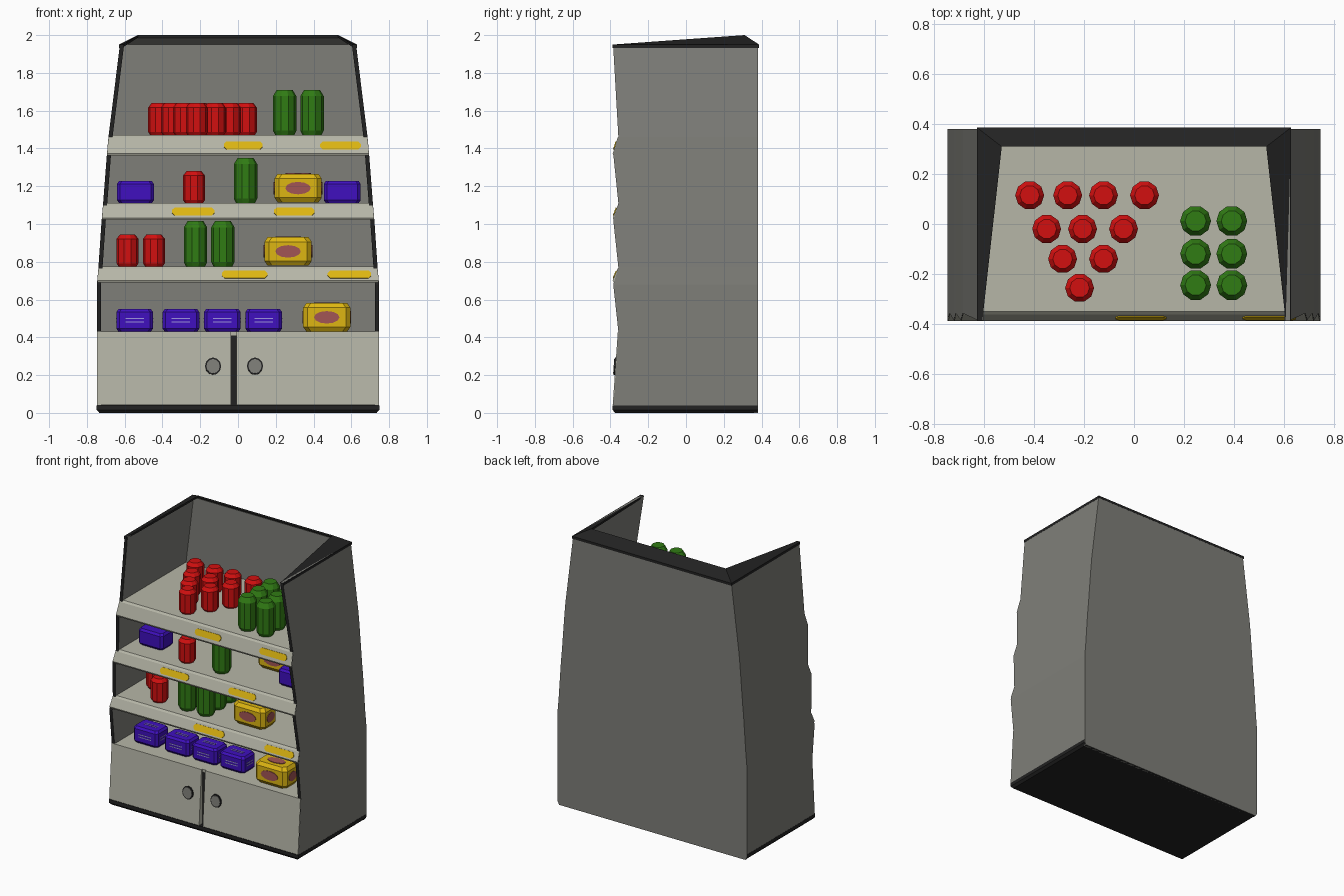
import bpy, bmesh, math
from mathutils import Euler, Vector

if "Cube" in bpy.data.objects:
    bpy.data.objects.remove(bpy.data.objects["Cube"])


def mat(name, r, g, b):
    m = bpy.data.materials.new(name)
    m.diffuse_color = (r, g, b, 1)
    m.use_nodes = True
    m.node_tree.nodes["Principled BSDF"].inputs["Base Color"].default_value = m.diffuse_color
    return m


GREY = mat("body grey", .21, .21, .19)
BEIGE = mat("shelf beige", .47, .47, .39)
BLACK = mat("trim black", .016, .016, .016)
RED = mat("can red", .65, .005, .005)
GREEN = mat("bottle green", .03, .2, .007)
BLUE = mat("box blue", .05, .005, .52)
YELLOW = mat("label yellow", .73, .47, .006)
PINK = mat("oval pink", .36, .09, .09)
LILAC = mat("dash lilac", .35, .3, .75)

# half-width of the cabinet by height
STATIONS = [(0, .735), (.02, .747), (.68, .747), (.77, .739), (1.02, .722),
            (1.11, .714), (1.37, .694), (1.46, .686), (1.95, .625)]
# front edge of the side walls by height
FRONT = [(.03, -.385), (.43, -.358), (.68, -.385), (.77, -.358), (1.02, -.385),
         (1.11, -.358), (1.37, -.385), (1.46, -.358), (1.95, -.386)]


def lerp(table, z):
    for (z0, v0), (z1, v1) in zip(table, table[1:]):
        if z <= z1:
            return v0 + (v1 - v0) * (z - z0) / (z1 - z0)
    return table[-1][1]


def hw(z):
    return lerp(STATIONS, z)


def make(name, verts, faces, mats, rule=None):
    bm = bmesh.new()
    vs = [bm.verts.new(v) for v in verts]
    for f in faces:
        bm.faces.new([vs[i] for i in f])
    bmesh.ops.recalc_face_normals(bm, faces=bm.faces)
    bm.normal_update()
    if rule:
        for f in bm.faces:
            f.material_index = rule(f)
    me = bpy.data.meshes.new(name)
    bm.to_mesh(me)
    bm.free()
    for m in mats:
        me.materials.append(m)
    ob = bpy.data.objects.new(name, me)
    bpy.context.collection.objects.link(ob)
    return ob


def loft(name, rings, mats, rule=None):
    """Join equal rings of points and cap both ends."""
    n = len(rings[0])
    verts = [p for r in rings for p in r]
    faces = [list(range(n)), list(range((len(rings) - 1) * n, len(rings) * n))]
    for k in range(len(rings) - 1):
        for i in range(n):
            j = (i + 1) % n
            faces.append([k * n + i, k * n + j, (k + 1) * n + j, (k + 1) * n + i])
    return make(name, verts, faces, mats, rule)


def plate(name, pts, loc, rot, m, t=.006):
    """Thin flat plate whose local z points out of the surface."""
    e = Euler([math.radians(a) for a in rot]).to_matrix()
    rings = [[e @ Vector((x, y, z)) + Vector(loc) for x, y in pts] for z in (-.002, t - .002)]
    return loft(name, rings, [m])


def oval(a, b, n=12):
    return [(a * math.cos(2 * math.pi * i / n), b * math.sin(2 * math.pi * i / n)) for i in range(n)]


def rounded(a, b, c):
    return [(-a + c, -b), (a - c, -b), (a, -b + c), (a, b - c),
            (a - c, b), (-a + c, b), (-a, b - c), (-a, -b + c)]


# side walls with black front edges
for s, side in ((-1, "left"), (1, "right")):
    rings = []
    for z, f in FRONT:
        w = hw(z)
        rings.append([(s * w, f, z), (s * w, .38, z), (s * (w - .022), .38, z), (s * (w - .022), f, z)])
    loft(side + "_wall", rings, [GREY, BLACK], lambda f: 1 if f.normal.y < -.8 else 0)

# back panel, chamfered at the floor
loft("back_panel", [[(-w, .36, z), (w, .36, z), (w, .381, z), (-w, .381, z)] for z, w in STATIONS], [GREY])

# black base
loft("base", [[(-w, y, z), (w, y, z), (w, .378, z), (-w, .378, z)]
              for z, w, y in ((0, .733, -.375), (.015, .748, -.388), (.04, .748, -.388))], [BLACK])

# sloping top trim: a U-shaped plate, rising and widening towards the back
outer = [(-.63, -.389), (-.63, .387), (.63, .387), (.63, -.389)]
inner = [(-.608, -.389, 1.95), (-.53, .31, 2.0), (.53, .31, 2.0), (.608, -.389, 1.95)]
loft("top_trim", [[(x, y, 1.95), (a, b, c), (a, b, c - .014), (x, y, 1.932)]
                  for (x, y), (a, b, c) in zip(outer, inner)],
     [BLACK, GREY], lambda f: 1 if f.normal.z < -.3 else 0)


def slab(name, prof, m, x0=None, x1=None):
    """Profile in y,z spanning the cabinet, or from x0 to x1."""
    lo = [(x0 if x0 is not None else -hw(z) + .001, y, z) for y, z in prof]
    hi = [(x1 if x1 is not None else hw(z) - .001, y, z) for y, z in prof]
    return loft(name, [lo, hi], [m])


# lower cabinet: core, deck, doors
slab("cabinet_core", [(-.352, .03), (.365, .03), (.365, .41), (-.352, .41)], BLACK, -.73, .73)
slab("cabinet_deck", [(-.35, .4), (.365, .4), (.365, .43), (-.35, .43)], BEIGE, -.73, .73)
door = [(-.388, .042), (-.345, .042), (-.345, .431), (-.361, .431)]
slab("left_door", door, BEIGE, None, -.036)
slab("right_door", door, BEIGE, -.007, None)
for x in (-.132, .09):
    plate("knob_rim", oval(.043, .046), (x, -.374, .247), (86, 0, 0), BLACK, .008)
    plate("knob", oval(.035, .038), (x, -.376, .247), (86, 0, 0), GREY, .009)

# shelves with leaning lips and yellow price labels
for zt, zb, labels in ((1.47, 1.36, ((-.075, .13), (.435, .65))),
                       (1.11, 1.02, ((-.35, -.125), (.19, .405))),
                       (.775, .69, ((-.085, .155), (.475, .705)))):
    slab("shelf", [(-.35, zt), (-.362, zt - .012), (-.388, zb + .012), (-.382, zb),
                   (.365, zb), (.365, zt)], BEIGE)
    tilt = math.degrees(math.atan2(.026, zt - zb - .024))
    for a, b in labels:
        plate("price_label", rounded((b - a) / 2, .022, .014),
              ((a + b) / 2, -.376, (zt + zb) / 2), (90 - tilt, 0, 0), YELLOW)


def can(name, x, y, z, r, h, m, n=10):
    prof = [(.8, 0), (1, .1), (1, .86), (.68, 1)]
    loft(name, [[(x + px, y + py, z + h * k) for px, py in oval(r * q, r * q, n)] for q, k in prof], [m])


def red_can(x, y, z):
    can("red_can", x, y, z, .058, .17, RED)


def green_bottle(x, y, z):
    can("green_bottle", x, y, z, .062, .24, GREEN)


def box(name, x, y, z, w, d, h, m, c):
    a, b = w / 2, d / 2
    rings = [[(x + px, y + py, z + k) for px, py in rounded(a - i, b - i, c)]
             for k, i in ((0, c * .7), (c, 0), (h - c, 0), (h, c * .7))]
    loft(name, rings, [m])


def sides(x, y, z, w, d, h):
    """Centre, rotation, width and height of the five visible box sides."""
    return [((x, y - d / 2, z + h / 2), (90, 0, 0), w, h), ((x, y + d / 2, z + h / 2), (90, 0, 180), w, h),
            ((x + w / 2, y, z + h / 2), (90, 0, 90), d, h), ((x - w / 2, y, z + h / 2), (90, 0, -90), d, h),
            ((x, y, z + h), (0, 0, 0), w, d)]


def yellow_box(x, y, z):
    dims = (x, y, z, .25, .16, .15)
    box("yellow_box", *dims, YELLOW, .024)
    for loc, rot, w, h in sides(*dims):
        plate("oval_mark", oval(w * .27, h * .22), loc, rot, PINK)


def blue_box(x, y, z, dashes):
    dims = (x, y, z, .195, .14, .118)
    box("blue_box", *dims, BLUE, .016)
    if dashes:
        for loc, rot, w, h in sides(*dims):
            e = Euler([math.radians(a) for a in rot]).to_matrix()
            for k in (-.009, .009):
                plate("dash", [(-w * .25, -.003), (w * .25, -.003), (w * .25, .003), (-w * .25, .003)],
                      Vector(loc) + e @ Vector((0, k, 0)), rot, LILAC, .004)


# top shelf goods
for y, xs in ((.115, (-.418, -.266, -.122, .042)), (-.02, (-.35, -.206, -.042)),
              (-.14, (-.286, -.122)), (-.256, (-.218,))):
    for x in xs:
        red_can(x, y, 1.47)
for y in (.012, -.12, -.245):
    for x in (.247, .392):
        green_bottle(x, y, 1.47)
    for x in (-.225, -.08):
        green_bottle(x, y, .775)

# second shelf goods
blue_box(-.543, -.15, 1.11, False)
blue_box(.552, -.135, 1.11, False)
red_can(-.233, -.24, 1.11)
green_bottle(.04, -.24, 1.11)
yellow_box(.318, .01, 1.115)

# third shelf goods
red_can(-.585, -.1, .775)
red_can(-.445, -.25, .775)
yellow_box(.265, -.19, .78)

# deck goods
for x in (-.547, -.302, -.083, .136):
    blue_box(x, -.2, .431, True)
yellow_box(.47, -.235, .431)
